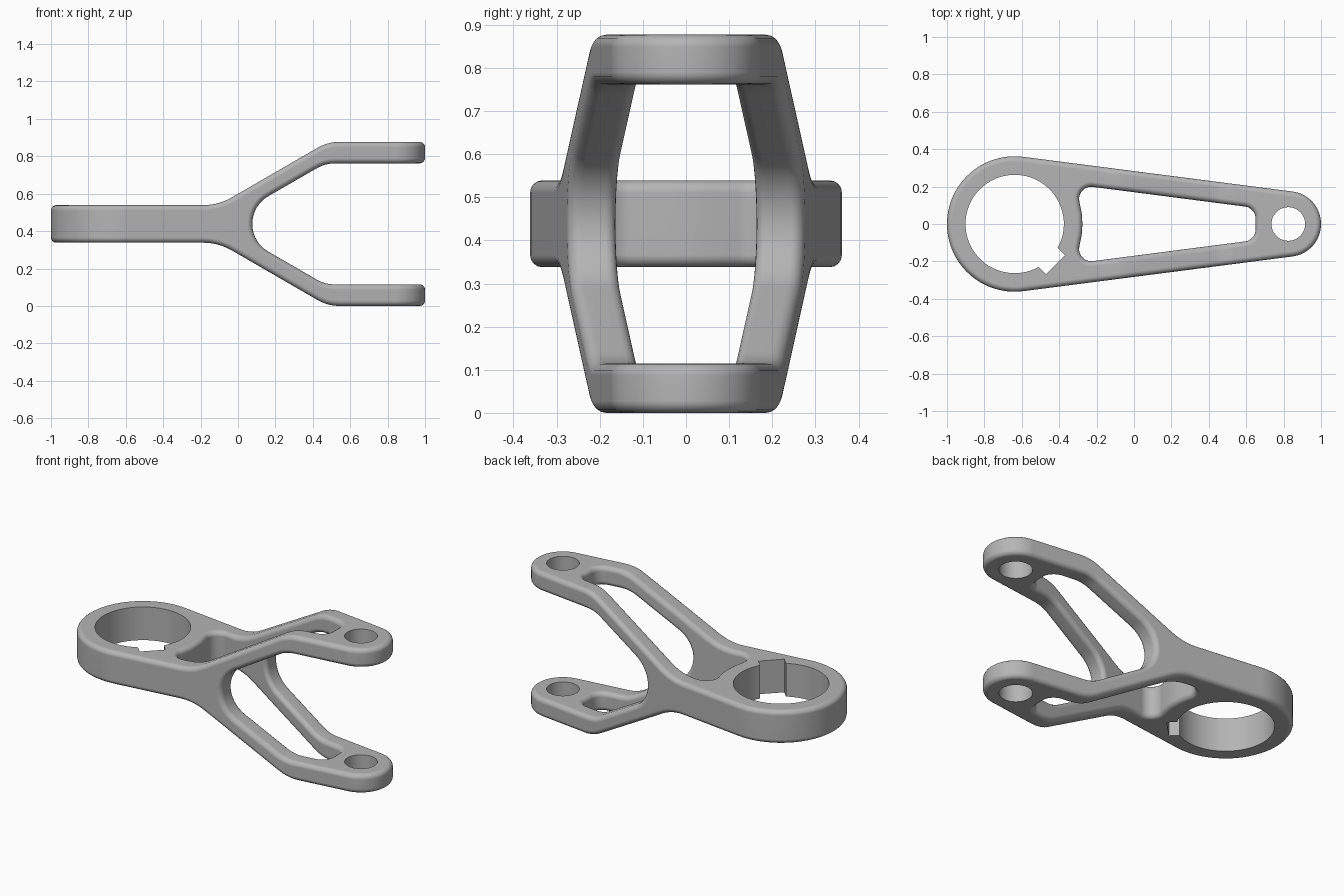
import bpy, bmesh
from math import sin, cos, tan, asin, atan2, pi, radians, ceil
from mathutils import Vector

cube = bpy.data.objects.get("Cube")
if cube:
    bpy.data.objects.remove(cube, do_unlink=True)

HEIGHT = 0.877
HUB_X, HUB_R = -0.638, 0.362
TIP_X, TIP_R = 0.825, 0.175
BORE_R, PIN_R = 0.263, 0.09
KEY_HALF, KEY_REACH = 0.072, 0.309


def arc(cx, r, a0, a1, n):
    """Points on a circle centred on the long axis."""
    return [Vector((cx + r * cos(a0 + (a1 - a0) * i / n),
                    r * sin(a0 + (a1 - a0) * i / n))) for i in range(n + 1)]


def fillet(points, step=radians(7.5)):
    """Round the corners of a closed polygon given as (x, y, radius)."""
    out = []
    for i, (x, y, r) in enumerate(points):
        p = Vector((x, y))
        if r == 0:
            out.append(p)
            continue
        u = (Vector(points[i - 1][:2]) - p).normalized()
        v = (Vector(points[(i + 1) % len(points)][:2]) - p).normalized()
        half = u.angle(v) / 2
        c = p + (u + v).normalized() * (r / sin(half))
        s = p + u * (r / tan(half)) - c
        e = p + v * (r / tan(half)) - c
        sweep = atan2(s.x * e.y - s.y * e.x, s.dot(e))
        n = max(2, ceil(abs(sweep) / step))
        for k in range(n + 1):
            a = sweep * k / n
            out.append(c + Vector((s.x * cos(a) - s.y * sin(a),
                                   s.x * sin(a) + s.y * cos(a))))
    return out


def prism(name, points, axis, lo, hi):
    """Extrude a flat outline along y or z."""
    def place(p, d):
        return (p.x, d, p.y) if axis == "y" else (p.x, p.y, d)
    bm = bmesh.new()
    face = bm.faces.new([bm.verts.new(place(p, lo)) for p in points])
    ext = bmesh.ops.extrude_face_region(bm, geom=[face])["geom"]
    shift = Vector(place(Vector((0, 0)), hi - lo))
    bmesh.ops.translate(bm, vec=shift,
                        verts=[g for g in ext if isinstance(g, bmesh.types.BMVert)])
    bmesh.ops.recalc_face_normals(bm, faces=bm.faces)
    mesh = bpy.data.meshes.new(name)
    bm.to_mesh(mesh)
    bm.free()
    obj = bpy.data.objects.new(name, mesh)
    bpy.context.collection.objects.link(obj)
    return obj


def bake(obj):
    """Apply all modifiers."""
    bpy.context.view_layer.update()
    deps = bpy.context.evaluated_depsgraph_get()
    mesh = bpy.data.meshes.new_from_object(obj.evaluated_get(deps))
    obj.modifiers.clear()
    obj.data = mesh


def combine(obj, other, operation):
    mod = obj.modifiers.new("combine", "BOOLEAN")
    mod.operation, mod.solver, mod.object = operation, "EXACT", other
    other.hide_render = True
    bake(obj)
    bpy.data.objects.remove(other, do_unlink=True)


# Half of the plan outline: hub, taper, tip and the long slot
lean = pi / 2 - asin((HUB_R - TIP_R) / (TIP_X - HUB_X))
slot = fillet([(0.65, 0, 0), (0.65, 0.086, 0.065), (-0.31, 0.21, 0.065),
               (-0.288, 0.1, 0), (-0.278, 0.05, 0), (-0.276, 0, 0)])
plan = arc(HUB_X, HUB_R, pi, lean, 20) + arc(TIP_X, TIP_R, lean, 0, 18) + slot
fork = prism("fork_bracket", plan, "z", -0.1, 1)

# Forked side profile, mirrored about mid height
lower = [(-1.1, 0.338, 0), (-0.104, 0.338, 0.3), (0.48, 0, 0.23),
         (1.1, 0, 0), (1.1, 0.115, 0), (0.466, 0.115, 0.19)]
upper = [(x, HEIGHT - z, r) for x, z, r in reversed(lower)]
profile = fillet(lower + [(-0.0945, HEIGHT / 2, 0.171)] + upper)
combine(fork, prism("side_profile", profile, "y", -0.5, 0.5), "INTERSECT")

# Open the half at the centre plane so that it can be mirrored
bm = bmesh.new()
bm.from_mesh(fork.data)
bmesh.ops.dissolve_limit(bm, angle_limit=0.01, verts=bm.verts, edges=bm.edges)
caps = [f for f in bm.faces if all(abs(v.co.y) < 1e-4 for v in f.verts)]
bmesh.ops.delete(bm, geom=caps, context="FACES")
bm.to_mesh(fork.data)
bm.free()

mirror = fork.modifiers.new("mirror", "MIRROR")
mirror.use_axis = (False, True, False)
mirror.merge_threshold = 0.0005
bake(fork)

# Rounded rims
bevel = fork.modifiers.new("rounding", "BEVEL")
bevel.width, bevel.segments = 0.028, 4
bevel.limit_method, bevel.angle_limit = "ANGLE", radians(35)
bevel.use_clamp_overlap = False
bake(fork)

# Keyed bore through the hub
key = asin(KEY_HALF / BORE_R)
turn = -pi / 4
bore = arc(HUB_X, BORE_R, turn + key, turn + 2 * pi - key, 60)
for side in (-KEY_HALF, KEY_HALF):
    bore.append(Vector((HUB_X + KEY_REACH * cos(turn) - side * sin(turn),
                        KEY_REACH * sin(turn) + side * cos(turn))))
combine(fork, prism("bore_cutter", bore, "z", -0.1, 1), "DIFFERENCE")

# Pin holes through both arm tips
pin = arc(TIP_X, PIN_R, 0, 2 * pi, 48)[:-1]
combine(fork, prism("pin_cutter", pin, "z", -0.1, 1), "DIFFERENCE")

# Single grey finish
grey = (0.46, 0.46, 0.46, 1)
mat = bpy.data.materials.new("satin_grey")
mat.use_nodes = True
mat.diffuse_color = grey
for node in mat.node_tree.nodes:
    if node.type == "BSDF_PRINCIPLED":
        node.inputs["Base Color"].default_value = grey
fork.data.materials.clear()
fork.data.materials.append(mat)
for poly in fork.data.polygons:
    poly.material_index = 0

# Smooth shading with crisp hole edges
bpy.ops.object.select_all(action="DESELECT")
fork.select_set(True)
bpy.context.view_layer.objects.active = fork
bpy.ops.object.shade_smooth_by_angle(angle=radians(35))
weighted = fork.modifiers.new("weighted_normals", "WEIGHTED_NORMAL")
weighted.keep_sharp = True
